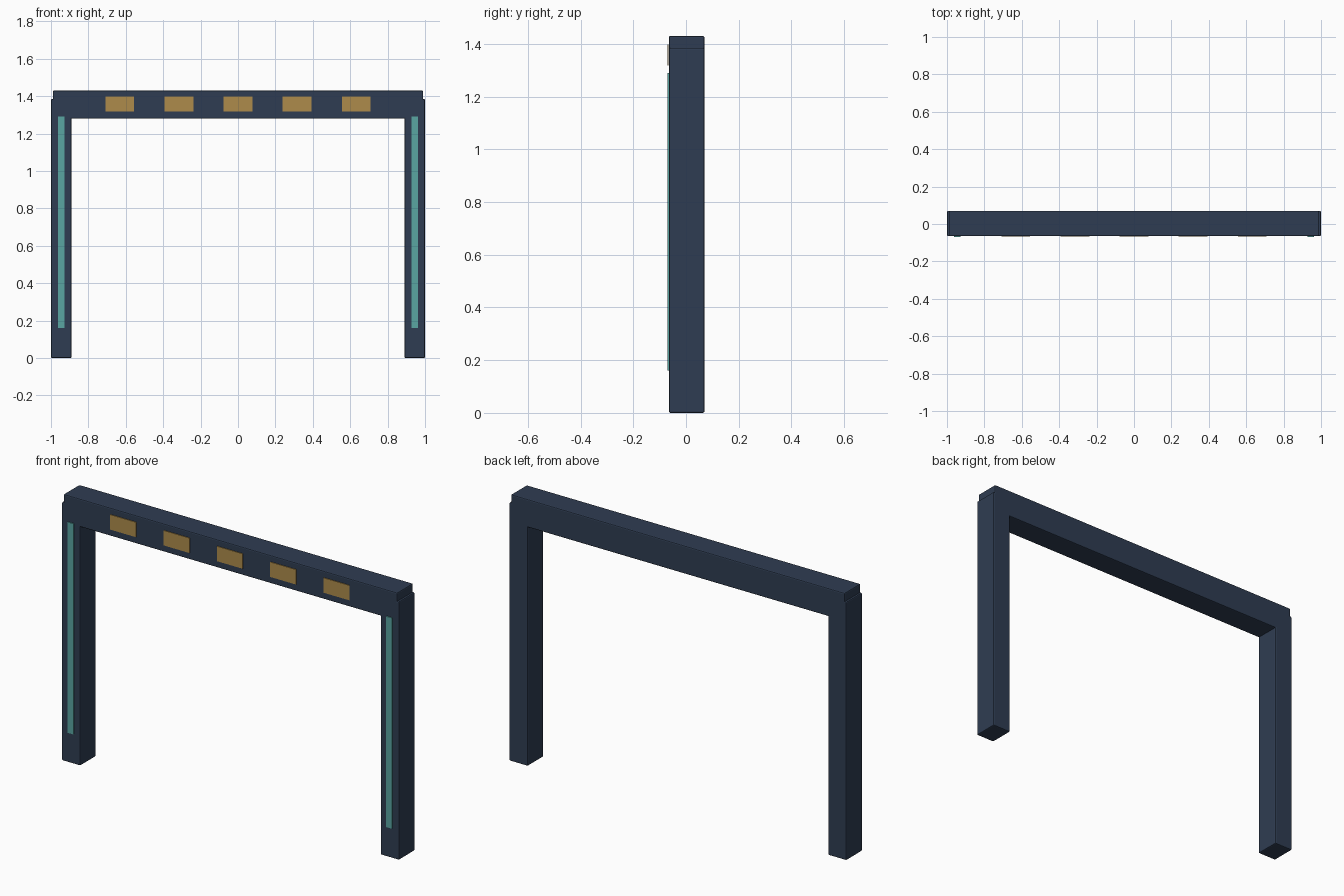
import bpy

if "Cube" in bpy.data.objects:
    bpy.data.objects.remove(bpy.data.objects["Cube"])


def material(name, color):
    m = bpy.data.materials.new(name)
    m.diffuse_color = color
    m.use_nodes = True
    m.node_tree.nodes["Principled BSDF"].inputs["Base Color"].default_value = m.diffuse_color
    return m


navy = material("navy_frame", (0.028, 0.046, 0.085, 1))
teal = material("teal_light", (0.10, 0.38, 0.36, 1))
gold = material("gold_light", (0.42, 0.26, 0.07, 1))


def box(name, lo, hi, mat, bevel=0.0):
    """Box between two opposite corners, with optional softened edges."""
    bpy.ops.mesh.primitive_cube_add(
        size=1, location=[(a + b) / 2 for a, b in zip(lo, hi)])
    ob = bpy.context.object
    ob.name = name
    ob.scale = [b - a for a, b in zip(lo, hi)]
    bpy.ops.object.transform_apply(location=False, rotation=False, scale=True)
    ob.data.materials.append(mat)
    if bevel:
        mod = ob.modifiers.new("soft_edges", 'BEVEL')
        mod.width = bevel
        mod.segments = 2
    return ob


FRONT, BACK, FACE = -0.065, 0.07, -0.07

# Posts with a vertical light strip on each front face
for side, s in (("left", -1), ("right", 1)):
    x0, x1 = sorted((s * 0.89, s * 1.0))
    box(side + "_post", (x0, FRONT, 0), (x1, BACK, 1.385), navy, 0.006)
    x0, x1 = sorted((s * 0.928, s * 0.962))
    box(side + "_light_strip", (x0, FACE, 0.16), (x1, FRONT + 0.002, 1.29), teal)

# Cross beam, slightly narrower than the posts' outer faces
box("cross_beam", (-0.99, FRONT, 1.28), (0.99, BACK, 1.43), navy, 0.006)

# Row of light panels along the beam
for i in range(5):
    x = (i - 2) * 0.316
    box(f"beam_panel_{i + 1}", (x - 0.077, FACE, 1.317),
        (x + 0.077, FRONT - 0.001, 1.397), gold)
